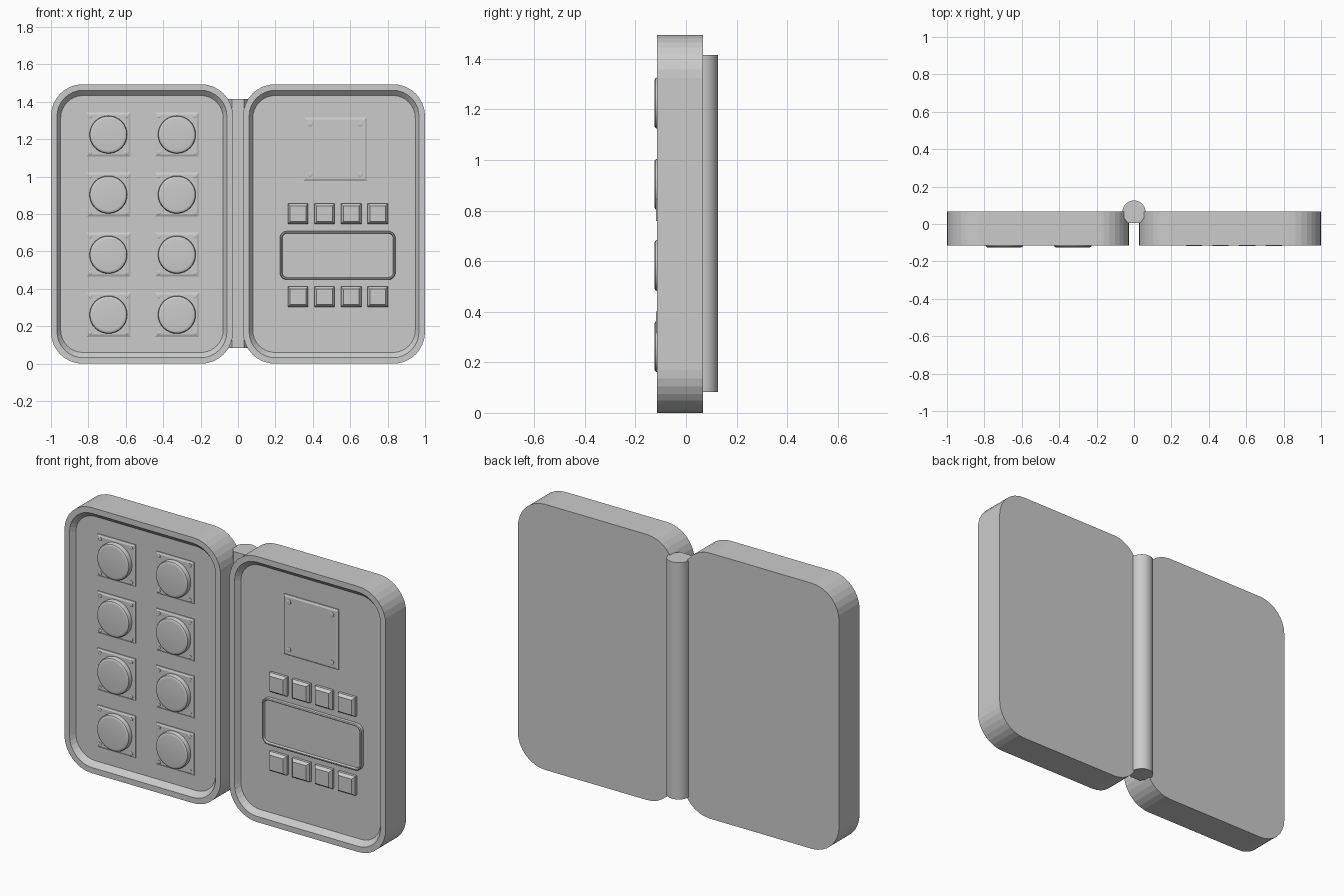
import bpy, bmesh
from math import sin, cos, pi, radians

if "Cube" in bpy.data.objects:
    bpy.data.objects.remove(bpy.data.objects["Cube"])


def rounded(cx, cz, hw, hh, r=0.0, n=8):
    """Rounded rectangle outline in the x-z plane."""
    if r <= 0:
        return [(cx + hw, cz + hh), (cx - hw, cz + hh), (cx - hw, cz - hh), (cx + hw, cz - hh)]
    pts = []
    for k, (sx, sz) in enumerate([(1, 1), (-1, 1), (-1, -1), (1, -1)]):
        for i in range(n + 1):
            a = pi / 2 * (k + i / n)
            pts.append((cx + sx * (hw - r) + r * cos(a), cz + sz * (hh - r) + r * sin(a)))
    return pts


def circle(cx, cz, r, n=32):
    return [(cx + r * cos(2 * pi * i / n), cz + r * sin(2 * pi * i / n)) for i in range(n)]


def loft(name, rings, smooth=False):
    """Solid through (outline, y) rings, capped at both ends."""
    bm = bmesh.new()
    loops = [[bm.verts.new((x, y, z)) for x, z in pts] for pts, y in rings]
    for a, b in zip(loops, loops[1:]):
        for i in range(len(a)):
            j = (i + 1) % len(a)
            bm.faces.new((a[i], a[j], b[j], b[i]))
    bm.faces.new(loops[0])
    bm.faces.new(loops[-1][::-1])
    return finish(name, bm, smooth)


def finish(name, bm, smooth):
    bmesh.ops.recalc_face_normals(bm, faces=bm.faces)
    me = bpy.data.meshes.new(name)
    bm.to_mesh(me)
    bm.free()
    ob = bpy.data.objects.new(name, me)
    bpy.context.collection.objects.link(ob)
    if smooth:
        bpy.ops.object.select_all(action='DESELECT')
        ob.select_set(True)
        bpy.context.view_layer.objects.active = ob
        bpy.ops.object.shade_smooth_by_angle(angle=radians(30))
    return ob


FLOOR = -0.087
BURIED = FLOOR + 0.01


def plate(name, cx, cz, half, front, screw_at, screw_r):
    """Bevelled square plate with four corner screws."""
    loft(name, [(rounded(cx, cz, half, half), BURIED),
                (rounded(cx, cz, half, half), front + 0.005),
                (rounded(cx, cz, half - 0.011, half - 0.011), front)])
    for sx in (-1, 1):
        for sz in (-1, 1):
            x, z = cx + sx * screw_at, cz + sz * screw_at
            loft(name + "_screw", [(circle(x, z, screw_r, 12), BURIED),
                                   (circle(x, z, screw_r, 12), front - 0.003),
                                   (circle(x, z, screw_r * 0.7, 12), front - 0.005)])


# two tray-shaped halves of the case
for side, cx in (("left", -0.5135), ("right", 0.5135)):
    def outline(dx, dz, r):
        return rounded(cx, 0.747, 0.4865 - dx, 0.747 - dz, r)
    loft(side + "_case", [(outline(0, 0, 0.17), 0.067),
                          (outline(0, 0, 0.17), -0.115),
                          (outline(0.032, 0.032, 0.14), -0.115),
                          (outline(0.052, 0.06, 0.12), FLOOR)])

# hinge: round spine with a narrower body between the halves
profile = [(0.062 * cos(radians(a)), 0.064 + 0.062 * sin(radians(a))) for a in range(-30, 211, 12)]
profile += [(-0.045, 0.02), (-0.033, 0.005), (0.033, 0.005), (0.045, 0.02)]
bm = bmesh.new()
base = bm.faces.new([bm.verts.new((x, y, 0.083)) for x, y in profile])
ext = bmesh.ops.extrude_face_region(bm, geom=[base], use_keep_orig=True)
for v in ext["geom"]:
    if isinstance(v, bmesh.types.BMVert):
        v.co.z = 1.415
finish("hinge_spine", bm, True)

# round buttons on square plates
for cx in (-0.693, -0.327):
    for row in range(4):
        cz = 1.225 - 0.321 * row
        plate("button_plate", cx, cz, 0.118, -0.097, 0.097, 0.01)
        loft("round_button", [(circle(cx, cz, 0.101), BURIED),
                              (circle(cx, cz, 0.101), -0.115),
                              (circle(cx, cz, 0.098), -0.121),
                              (circle(cx, cz, 0.092), -0.1245),
                              (circle(cx, cz, 0.085), -0.1255)], True)

# large screwed cover plate
plate("cover_plate", 0.52, 1.147, 0.17, -0.098, 0.134, 0.013)

# two rows of tapered square keys
for cz in (0.802, 0.358):
    for i in range(4):
        cx = 0.321 + 0.142 * i
        loft("square_key", [(rounded(cx, cz, 0.054, 0.054), BURIED),
                            (rounded(cx, cz, 0.054, 0.054), -0.102),
                            (rounded(cx, cz, 0.042, 0.042), -0.118)])

# display with a thin raised frame around a sunken screen
def screen(inset):
    return rounded(0.533, 0.579, 0.309 - inset, 0.13 - inset, 0.038 - inset, 5)

loft("display", [(screen(0), BURIED), (screen(0), -0.106), (screen(0.004), -0.11),
                 (screen(0.009), -0.11), (screen(0.013), -0.098)])
